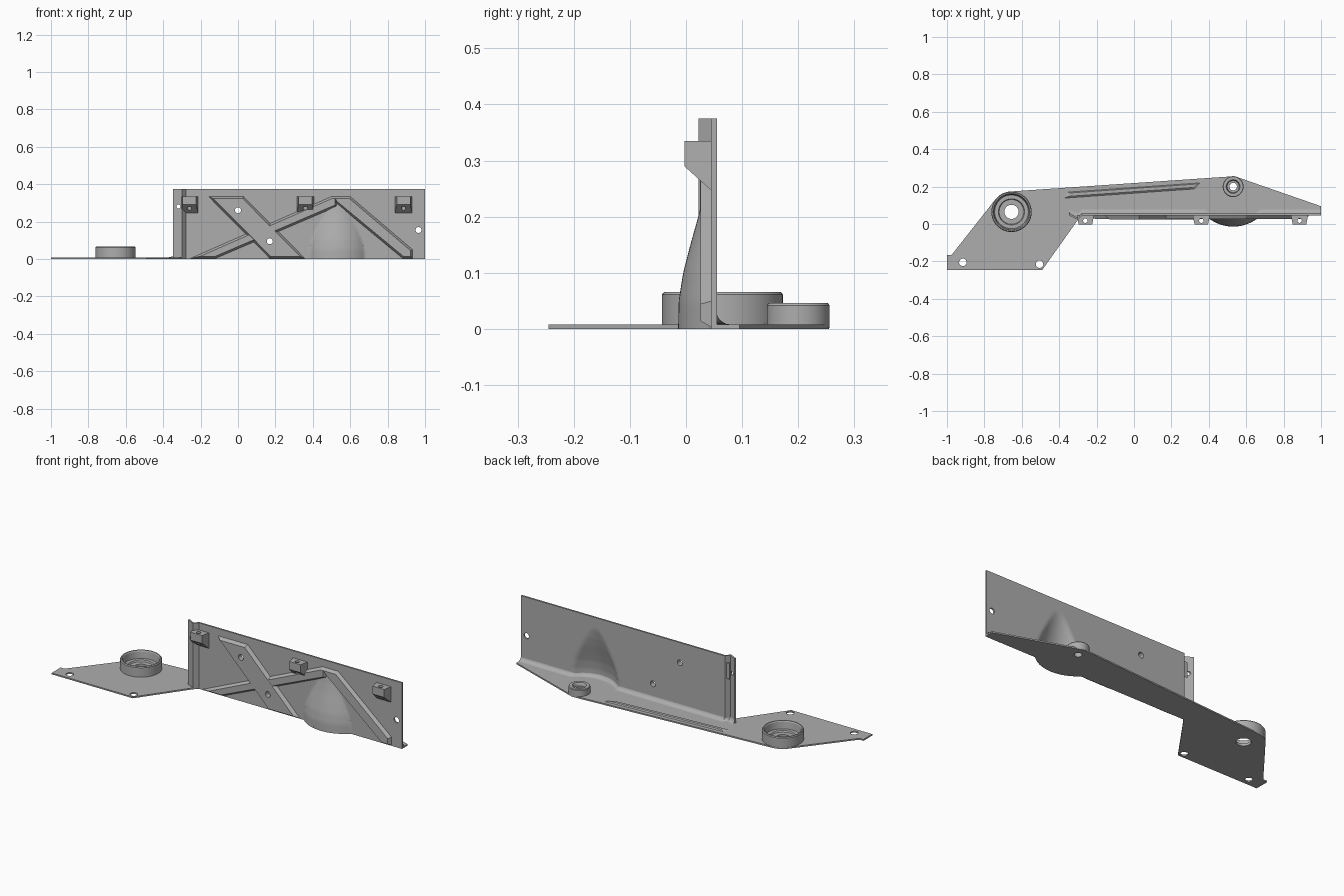
import bpy, bmesh, math
from mathutils import Vector

cube = bpy.data.objects.get("Cube")
if cube:
    bpy.data.objects.remove(cube)

grey = bpy.data.materials.new("bare_grey")
grey.use_nodes = True
grey.diffuse_color = (0.42, 0.42, 0.42, 1)
grey.node_tree.nodes["Principled BSDF"].inputs["Base Color"].default_value = (0.42, 0.42, 0.42, 1)

THICK = 0.01
BULGE = (0.53, 0.2)


def make(name, verts, faces):
    mesh = bpy.data.meshes.new(name)
    mesh.from_pydata(verts, [], faces)
    bm = bmesh.new()
    bm.from_mesh(mesh)
    bmesh.ops.recalc_face_normals(bm, faces=bm.faces)
    bm.to_mesh(mesh)
    bm.free()
    mesh.materials.append(grey)
    obj = bpy.data.objects.new(name, mesh)
    bpy.context.collection.objects.link(obj)
    return obj


def activate(obj):
    bpy.ops.object.select_all(action='DESELECT')
    obj.select_set(True)
    bpy.context.view_layer.objects.active = obj


def apply_all(obj):
    activate(obj)
    for mod in list(obj.modifiers):
        bpy.ops.object.modifier_apply(modifier=mod.name)


def smooth(obj):
    activate(obj)
    bpy.ops.object.shade_smooth_by_angle(angle=math.radians(30))


def loft(name, bottom, top):
    """Solid between two matching loops of points."""
    n = len(bottom)
    faces = [(i, (i + 1) % n, n + (i + 1) % n, n + i) for i in range(n)]
    return make(name, bottom + top, faces + [list(range(n)), list(range(n, 2 * n))])


def sheet(name, rows):
    n = len(rows[0])
    faces = [(j * n + i, j * n + i + 1, (j + 1) * n + i + 1, (j + 1) * n + i)
             for j in range(len(rows) - 1) for i in range(n - 1)]
    return make(name, [p for row in rows for p in row], faces)


def lathe(name, center, profile, sides=48):
    """Closed profile of (radius, height) turned about a vertical axis."""
    n = len(profile)
    verts = [(center[0] + r * math.cos(math.tau * s / sides),
              center[1] + r * math.sin(math.tau * s / sides), z)
             for s in range(sides) for r, z in profile]
    faces = [(s * n + i, s * n + (i + 1) % n,
              (s + 1) % sides * n + (i + 1) % n, (s + 1) % sides * n + i)
             for s in range(sides) for i in range(n)]
    obj = make(name, verts, faces)
    smooth(obj)


def drill(objs, holes):
    """Cut round holes given as (position, radius, axis)."""
    for pos, radius, axis in holes:
        bpy.ops.mesh.primitive_cylinder_add(vertices=24, radius=radius, depth=0.2, location=pos,
                                            rotation=(math.pi / 2 if axis == 'Y' else 0, 0, 0))
        cutter = bpy.context.object
        cutter.hide_render = True
        for obj in objs:
            mod = obj.modifiers.new("hole", 'BOOLEAN')
            mod.operation, mod.solver, mod.object = 'DIFFERENCE', 'EXACT', cutter
            apply_all(obj)
        bpy.data.objects.remove(cutter)


def interp(t, table):
    for (a, u), (b, v) in zip(table, table[1:]):
        if t <= b:
            return u + (v - u) * max(0, t - a) / (b - a)
    return table[-1][1]


JOG = [(-0.345, 0.05), (-0.30, 0.027), (-0.28, 0.05), (1, 0.05)]
RADII = [(0, 0.209), (0.05, 0.208), (0.1, 0.2), (0.15, 0.187),
         (0.2, 0.173), (0.25, 0.161), (0.31, 0.15), (0.38, 0.138)]


def wall_y(x, z):
    """Wall plane with the end jog and the round bulge."""
    y = interp(x, JOG)
    dx, r = x - BULGE[0], interp(z, RADII)
    if abs(dx) < r:
        y = min(y, BULGE[1] - math.sqrt(r * r - dx * dx))
    return y


# Upright wall
columns = [-0.345, -0.30] + [-0.28 + 1.28 * i / 128 for i in range(129)]
heights = [0.375 * i / 36 for i in range(37)]
wall = sheet("upright_wall", [[(x, wall_y(x, z), z) for x in columns] for z in heights])
solid = wall.modifiers.new("thickness", 'SOLIDIFY')
solid.thickness, solid.offset = THICK, 0
apply_all(wall)

# Diagonal stiffeners on the front of the wall
def stiffener(name, outline, slope=0.012, front=0.025):
    n = len(outline)
    pts = [Vector(p) for p in outline]
    inner = []
    for i, p in enumerate(pts):
        a, b = (p - pts[i - 1]).normalized(), (pts[(i + 1) % n] - p).normalized()
        na, nb = Vector((-a.y, a.x)), Vector((-b.y, b.x))
        inner.append(p + (na + nb) * slope / (1 + na.dot(nb)))
    return loft(name, [(p.x, 0.047, p.y) for p in pts], [(p.x, front, p.y) for p in inner])


broad = stiffener("broad_stiffener", [(0.17, 0.002), (0.36, 0.002), (0.03, 0.335), (-0.16, 0.335)])
stiffener("rising_stiffener", [(-0.26, 0.002), (-0.12, 0.002), (0.53, 0.28), (0.53, 0.335), (0.5, 0.335)],
          front=0.0255)
stiffener("falling_stiffener", [(0.88, 0.002), (0.935, 0.002), (0.935, 0.05), (0.6, 0.335),
                                (0.5, 0.335), (0.52, 0.3)], front=0.026)
drill([wall, broad], [((x, 0.05, z), 0.016, 'Y') for x, z in [(0, 0.26), (0.17, 0.095)]])
drill([wall], [((0.965, 0.05, 0.155), 0.016, 'Y'), ((-0.318, 0.04, 0.28), 0.011, 'Y')])
smooth(wall)

# Curved corner between wall and floor
fillet_r = 0.025
arc = [math.pi / 2 * i / 6 for i in range(7)]
fillet = sheet("corner_fillet", [[(x, wall_y(x, 0) + 0.004 + fillet_r * (1 - math.cos(a)),
                                   0.008 + fillet_r * (1 - math.sin(a))) for x in columns] for a in arc])
smooth(fillet)

# Floor plate
cup = (-0.655, 0.065)


def rim(center, radius, start, end, steps):
    return [(center[0] + radius * math.cos(math.radians(start + (end - start) * i / steps)),
             center[1] + radius * math.sin(math.radians(start + (end - start) * i / steps)))
            for i in range(steps + 1)]


outline = [(-1, -0.245), (-0.49, -0.245), (-0.305, 0.015)]
outline += [(x, wall_y(x, 0) - THICK / 2) for x in columns[1:]]
outline += [(1, 0.095)] + rim(BULGE, 0.055, 71, 94, 4) + rim(cup, 0.109, 94, 143, 10)
outline += [(-0.975, -0.165), (-1, -0.165)]
floor = loft("floor_plate", [(x, y, 0) for x, y in outline], [(x, y, 0.008) for x, y in outline])
drill([floor], [((-0.915, -0.205, 0), 0.02, 'Z'), ((-0.505, -0.215, 0), 0.02, 'Z'),
                ((*cup, 0), 0.038, 'Z'), ((*BULGE, 0), 0.02, 'Z')])

# Long shallow rib on the floor
rib_base = [(-0.38, 0.135), (0.33, 0.185), (0.36, 0.222), (-0.36, 0.172)]
rib_top = [(-0.35, 0.148), (0.31, 0.195), (0.34, 0.214), (-0.34, 0.166)]
loft("floor_rib", [(x, y, 0.006) for x, y in rib_base], [(x, y, 0.014) for x, y in rib_top])

# Large cup and small boss
lathe("large_cup", cup, [(0.108, 0.002), (0.108, 0.061), (0.104, 0.066), (0.098, 0.066),
                         (0.094, 0.061), (0.09, 0.022), (0.07, 0.022), (0.066, 0.014),
                         (0.038, 0.014), (0.038, 0.002)])
lathe("small_boss", BULGE, [(0.056, 0.002), (0.056, 0.042), (0.053, 0.046), (0.037, 0.046),
                            (0.034, 0.042), (0.032, 0.028), (0.02, 0.028), (0.02, 0.002)], 32)

# Clip blocks along the top of the wall
for label, x in [("right", -0.26), ("middle", 0.36), ("left", 0.885)]:
    side = [(0.047, 0.335, 0.046), (-0.003, 0.335, 0.036), (-0.003, 0.29, 0.036), (0.047, 0.245, 0.046)]
    block = loft(label + "_clip_block", [(x - w, y, z) for y, z, w in side],
                 [(x + w, y, z) for y, z, w in side])
    drill([block], [((x, 0.018, 0.3), 0.012, 'Z')])
